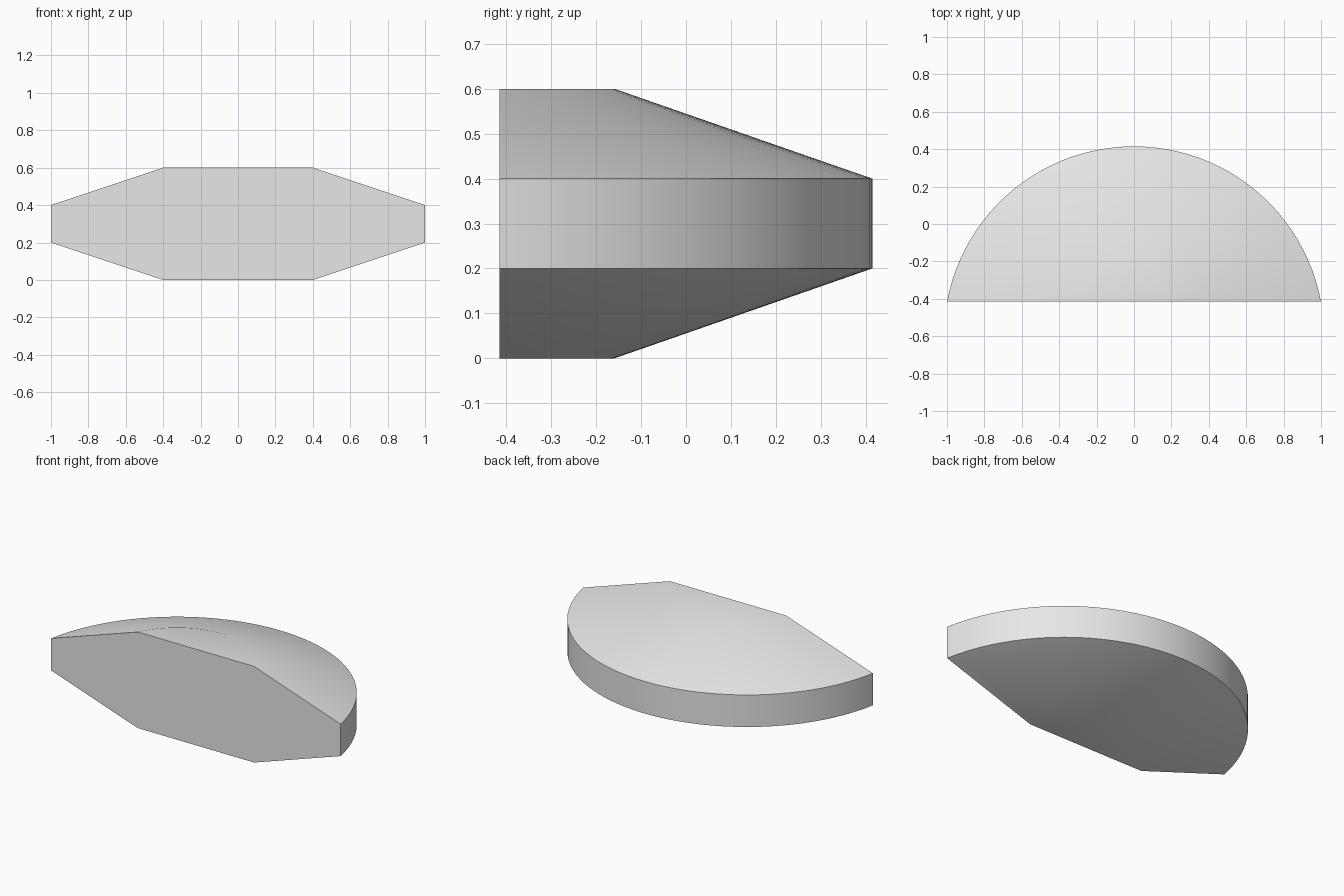
import bpy
import bmesh
from math import asin, cos, sin, pi

cube = bpy.data.objects.get("Cube")
if cube:
    bpy.data.objects.remove(cube, do_unlink=True)

SEGMENTS = 48
FRONT_Y = -0.415
CENTRE_Y = -0.602
OUTER_R, INNER_R = 1.017, 0.443

grey = bpy.data.materials.new("light grey")
grey.use_nodes = True
grey.diffuse_color = (0.8, 0.8, 0.8, 1)
grey.node_tree.nodes["Principled BSDF"].inputs["Base Color"].default_value = (0.8, 0.8, 0.8, 1)


def arc_ring(bm, radius, z):
    """Arc around the shared centre, starting and ending on the flat front."""
    start = asin((FRONT_Y - CENTRE_Y) / radius)
    ring = []
    for i in range(SEGMENTS + 1):
        a = start + (pi - 2 * start) * i / SEGMENTS
        ring.append(bm.verts.new((radius * cos(a), CENTRE_Y + radius * sin(a), z)))
    return ring


# Half disc with a straight rim and tapered top and bottom
bm = bmesh.new()
profile = [(INNER_R, 0), (OUTER_R, 0.2), (OUTER_R, 0.4), (INNER_R, 0.6)]
rings = [arc_ring(bm, r, z) for r, z in profile]
for low, high in zip(rings, rings[1:]):
    for i in range(SEGMENTS):
        bm.faces.new((low[i], low[i + 1], high[i + 1], high[i]))

# Flat bottom, top and front
bm.faces.new(rings[0])
bm.faces.new(rings[-1])
bm.faces.new([r[0] for r in rings] + [r[-1] for r in reversed(rings)])
bmesh.ops.recalc_face_normals(bm, faces=bm.faces)

mesh = bpy.data.meshes.new("half_disc")
bm.to_mesh(mesh)
bm.free()
mesh.materials.append(grey)
half_disc = bpy.data.objects.new("half_disc", mesh)
bpy.context.collection.objects.link(half_disc)

# Soft taper edges, crisp rim and front
bpy.ops.object.select_all(action="DESELECT")
half_disc.select_set(True)
bpy.context.view_layer.objects.active = half_disc
bpy.ops.object.shade_smooth_by_angle(angle=pi / 6)
